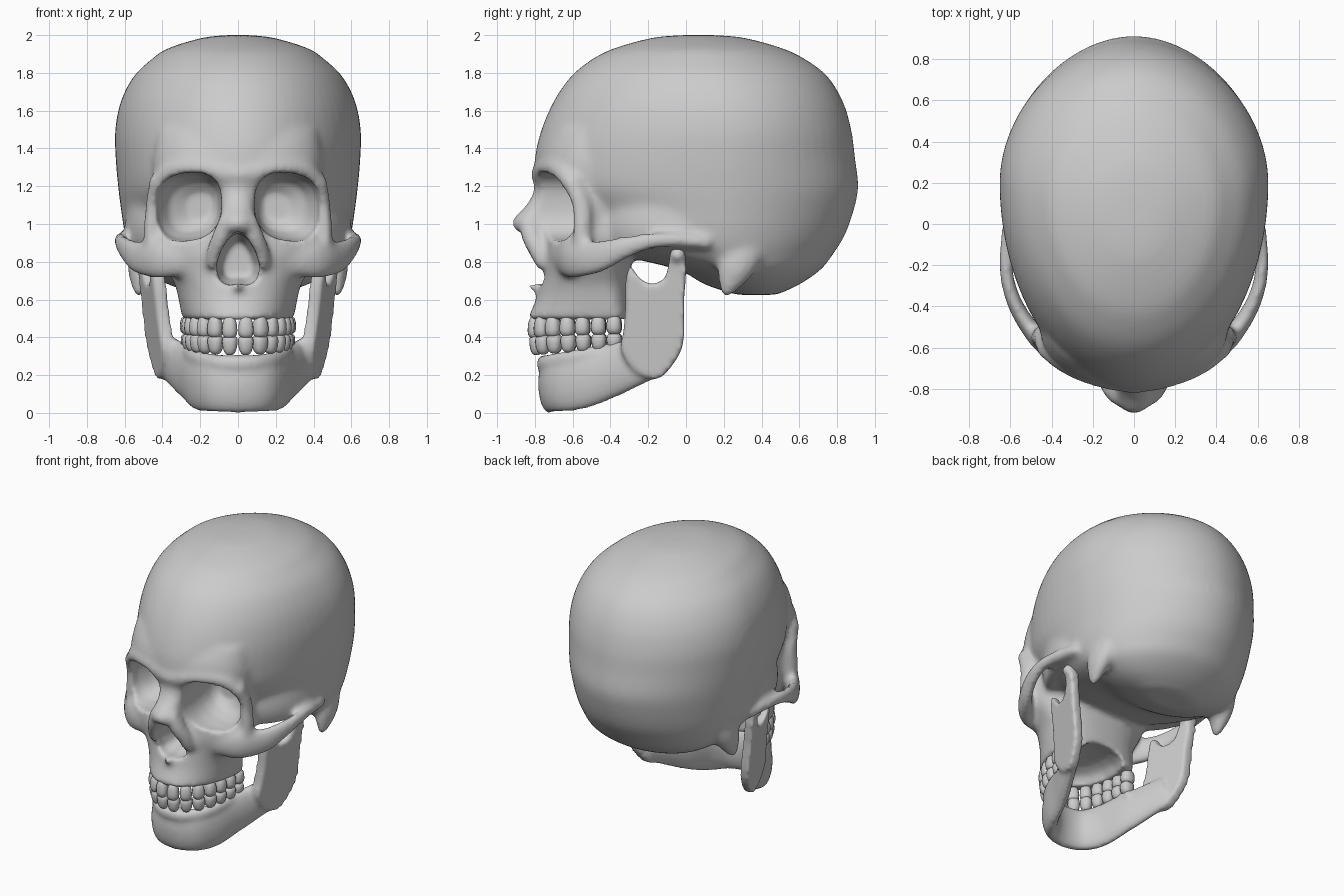
import bpy, bmesh, math
from mathutils import Vector

if "Cube" in bpy.data.objects:
    bpy.data.objects.remove(bpy.data.objects["Cube"])


def spline(pts, n=6):
    out = []
    last = len(pts) - 1
    for i in range(last):
        quad = list(zip(pts[max(i - 1, 0)], pts[i], pts[i + 1], pts[min(i + 2, last)]))
        for k in range(n):
            t = k / n
            out.append(tuple(.5 * (2*b + (c - a)*t + (2*a - 5*b + 4*c - d)*t*t
                                   + (3*b - a - 3*c + d)*t**3) for a, b, c, d in quad))
    out.append(tuple(pts[-1]))
    return out


def mirrored(pts):
    return [(-p[0],) + tuple(p[1:]) for p in reversed(pts[1:])] + list(pts)


def sup(c, p):
    return math.copysign(abs(c) ** (2 / p), c)


def angles(n):
    return [2 * math.pi * i / n for i in range(n)]


def loft(bm, rings, both=False):
    for s in ((1, -1) if both else (1,)):
        vs = [[bm.verts.new((s * p[0], p[1], p[2])) for p in r] for r in rings]
        n = len(vs[0])
        for a, b in zip(vs, vs[1:]):
            for i in range(n):
                bm.faces.new((a[i], a[(i + 1) % n], b[(i + 1) % n], b[i]))
        bm.faces.new(vs[0][::-1])
        bm.faces.new(vs[-1])


def slices(bm, rows, p_front, p_back):
    # horizontal sections: height, front y, back y, half width, y of greatest width
    rings = []
    for z, yf, yb, w, yc in spline(rows):
        ring = []
        for t in angles(64):
            s, p = math.sin(t), p_back if math.sin(t) > 0 else p_front
            ring.append((w * sup(math.cos(t), p),
                         yc + (yb - yc if s > 0 else yc - yf) * sup(s, p), z))
        rings.append(ring)
    loft(bm, rings)


def sweep(bm, pts, ref, both=False):
    # path rows: x, y, z, half thickness, half height
    pts = spline(pts)
    ref = Vector(ref)
    rings = []
    for i, (x, y, z, a, b) in enumerate(pts):
        t = Vector(pts[min(i + 1, len(pts) - 1)][:3]) - Vector(pts[max(i - 1, 0)][:3])
        t.normalize()
        side = t.cross(ref).normalized()
        up = side.cross(t)
        rings.append([Vector((x, y, z)) + side * a * math.cos(q) + up * b * math.sin(q)
                      for q in angles(16)])
    loft(bm, rings, both)


def blob(bm, c, size, p=2.0, turn=0.0, taper=0.0):
    for v in bmesh.ops.create_uvsphere(bm, u_segments=14, v_segments=10, radius=1)['verts']:
        k = sum(abs(q) ** p for q in v.co) ** (1 / p)
        x, y, z = (q / k for q in v.co)
        f = 1 + taper * z
        x, y = x * size[0] * f, y * size[1] * f
        cs, sn = math.cos(turn), math.sin(turn)
        v.co = (c[0] + x*cs - y*sn, c[1] + x*sn + y*cs, c[2] + z * size[2])


def make(name, bm):
    bmesh.ops.recalc_face_normals(bm, faces=bm.faces[:])
    me = bpy.data.meshes.new(name)
    bm.to_mesh(me)
    bm.free()
    me.polygons.foreach_set('use_smooth', [True] * len(me.polygons))
    ob = bpy.data.objects.new(name, me)
    bpy.context.collection.objects.link(ob)
    return ob


def fuse(ob, voxel, rounds, cutter=None):
    def melt(count):
        m = ob.modifiers.new('fuse', 'REMESH')
        m.mode = 'VOXEL'
        m.voxel_size = voxel
        m.use_smooth_shade = True
        m = ob.modifiers.new('soften', 'SMOOTH')
        m.factor = .5
        m.iterations = count
    melt(rounds)
    if cutter:
        m = ob.modifiers.new('cut', 'BOOLEAN')
        m.operation = 'DIFFERENCE'
        m.solver = 'EXACT'
        m.object = cutter
        melt(3)
    bpy.context.view_layer.update()
    dg = bpy.context.evaluated_depsgraph_get()
    me = bpy.data.meshes.new_from_object(ob.evaluated_get(dg))
    ob.modifiers.clear()
    ob.data = me
    me.polygons.foreach_set('use_smooth', [True] * len(me.polygons))
    if cutter:
        bpy.data.objects.remove(cutter)


Z, Y = (0, 0, 1), (0, 1, 0)

# braincase
bm = bmesh.new()
slices(bm, [(2.0, -.02, .15, .06, .08), (1.985, -.18, .31, .19, .09), (1.93, -.38, .51, .37, .1),
            (1.87, -.5, .635, .46, .12), (1.78, -.61, .75, .553, .15), (1.65, -.70, .83, .62, .18),
            (1.5, -.765, .875, .65, .2), (1.35, -.80, .895, .648, .2), (1.2, -.79, .912, .635, .2),
            (1.08, -.67, .89, .62, .2), (.95, -.58, .845, .60, .2), (.85, -.4, .785, .57, .22),
            (.76, -.05, .715, .50, .3), (.68, .1, .6, .37, .35), (.625, .27, .48, .2, .38)], 2.0, 1.9)
# temple walls inside the cheek arches
slices(bm, [(1.25, -.58, .2, .56, 0), (1.1, -.57, .2, .585, 0), (.97, -.57, .2, .6, 0),
            (.87, -.53, .15, .585, 0)], 2.15, 2)
# face and upper jaw
slices(bm, [(1.5, -.73, -.2, .43, -.48), (1.4, -.78, -.2, .445, -.5), (1.3, -.795, -.2, .455, -.5),
            (1.12, -.765, -.2, .44, -.5),
            (1.0, -.755, -.22, .44, -.5), (.92, -.745, -.25, .45, -.5), (.84, -.755, -.28, .43, -.5),
            (.76, -.76, -.29, .38, -.47), (.68, -.775, -.29, .335, -.45),
            (.6, -.795, -.29, .315, -.42), (.495, -.84, -.29, .295, -.38)], 2.1, 2.3)
# brow ridge
sweep(bm, mirrored([(0, -.77, 1.26, .05, .06), (.2, -.74, 1.3, .045, .045),
                    (.35, -.67, 1.285, .045, .05), (.44, -.6, 1.19, .035, .05)]), Z)
# outer eye strut
sweep(bm, [(.43, -.61, 1.24, .04, .05), (.455, -.555, 1.1, .035, .05),
           (.46, -.55, .98, .04, .05), (.46, -.55, .85, .04, .05)], Y, True)
# cheekbone and arch
sweep(bm, [(.26, -.65, .82, .05, .09), (.42, -.595, .815, .05, .105), (.53, -.47, .825, .042, .09),
           (.595, -.34, .87, .036, .065), (.622, -.2, .908, .034, .045),
           (.61, -.05, .915, .036, .038), (.57, .12, .9, .05, .04)], Z, True)
# nasal bones and sides of the nose opening
sweep(bm, [(0, -.75, 1.22, .09, .05), (0, -.765, 1.14, .08, .05),
           (0, -.81, 1.065, .085, .05), (0, -.875, 1.0, .07, .05), (0, -.905, .975, .045, .03)], Y)
sweep(bm, [(0, -.7, 1.18, .085, .06), (0, -.75, 1.08, .09, .07), (0, -.79, .96, .1, .08)], Y)
sweep(bm, [(.055, -.83, 1.03, .045, .06), (.085, -.815, .94, .05, .06), (.115, -.78, .86, .05, .055),
           (.135, -.75, .77, .04, .04)], Y, True)
sweep(bm, [(0, -.74, .65, .04, .03), (0, -.79, .662, .03, .025), (0, -.845, .677, .016, .016)], Z)
# bone bump behind the ear
sweep(bm, [(.48, .32, .93, .075, .13), (.515, .265, .78, .07, .105),
           (.525, .22, .66, .035, .05), (.52, .205, .615, .014, .018)], Y, True)
skull = make('skull', bm)

# hollows: eye sockets, nose opening, palate
bm = bmesh.new()
rings = []
for y, s, cx in ((-1.0, 1, .265), (-.63, 1, .265), (-.54, .92, .255), (-.46, .74, .235), (-.41, .4, .2)):
    ring = []
    for t in angles(32):
        dx, dz = .178 * s * sup(math.cos(t), 2.5), .18 * s * sup(math.sin(t), 2.5)
        ring.append((cx + dx, y, 1.092 + dz - .1 * dx))
    rings.append(ring)
loft(bm, rings, True)
pear = mirrored([(0, .955), (.05, .925), (.09, .86), (.115, .78), (.1, .7), (.05, .675)])
pear += [(0, .685)]
loft(bm, [[(x * s, y, .8 + (z - .8) * s) for x, z in pear]
          for y, s in ((-1.0, 1), (-.7, 1), (-.58, .7))])
blob(bm, (0, -.47, .49), (.2, .28, .1), 2.3)
cutter = make('hollow_cutter', bm)
cutter.hide_render = True
fuse(skull, .016, 8, cutter)


def arch(t, a=.262, b=.47):
    return a * sup(math.cos(t), 2.2), -.335 - b * sup(math.sin(t), 2.2)


# lower jaw body
bm = bmesh.new()
sweep(bm, mirrored([(0, -.725, .155, .058, .157), (.13, -.69, .155, .058, .153),
                    (.21, -.58, .17, .055, .158), (.27, -.42, .215, .055, .145),
                    (.335, -.28, .265, .05, .13), (.4, -.14, .31, .042, .115)]), Z)
# tooth ridge
ridge = []
for i in range(13):
    t = .02 + (math.pi - .04) * i / 12
    x, y = arch(t, .265, .42)
    ridge.append((x, y, .335 - .075 * math.sin(t), .036, .045))
sweep(bm, ridge, Z)
# upright branch of the jaw, notched at the top
side = [(-.295, .79), (-.26, .73), (-.22, .695), (-.165, .685), (-.11, .72), (-.09, .8), (-.07, .87),
        (-.01, .865), (0, .73), (-.01, .6), (-.01, .42), (-.035, .31), (-.13, .19), (-.22, .19),
        (-.3, .25), (-.345, .34), (-.33, .44), (-.322, .55), (-.32, .7), (-.295, .79)]
side = spline(side, 4)[:-1]
loft(bm, [[(.405 + .11 * z + .25 * (y + .05) + d, y, z) for y, z in side] for d in (-.036, .036)], True)
for s in (1, -1):
    blob(bm, (s * .5, -.045, .835), (.07, .045, .045))
jaw = make('lower_jaw', bm)
fuse(jaw, .013, 14)


# teeth spaced evenly along the arch
def teeth(name, z, half, taper, scale, rise):
    bm = bmesh.new()
    pts = [Vector(arch(math.pi * i / 400)) for i in range(401)]
    run = [0]
    for a, b in zip(pts, pts[1:]):
        run.append(run[-1] + (b - a).length)
    count = 14
    for i in range(count):
        goal = run[-1] * (i + .5) / count
        k = max(1, min(399, next(j for j, r in enumerate(run) if r >= goal)))
        d = pts[k + 1] - pts[k - 1]
        back = abs(i - 6.5) / 6.5
        blob(bm, (pts[k].x * scale, -.335 + (pts[k].y + .335) * scale, z + rise * back),
             (.039, .034 + .012 * back, half - .008 * back), 2.8,
             math.atan2(d.y, d.x), taper * (1 - .5 * back))
    make(name, bm)


teeth('upper_teeth', .452, .06, -.14, 1.0, .014)
teeth('lower_teeth', .358, .055, .2, .98, .02)
